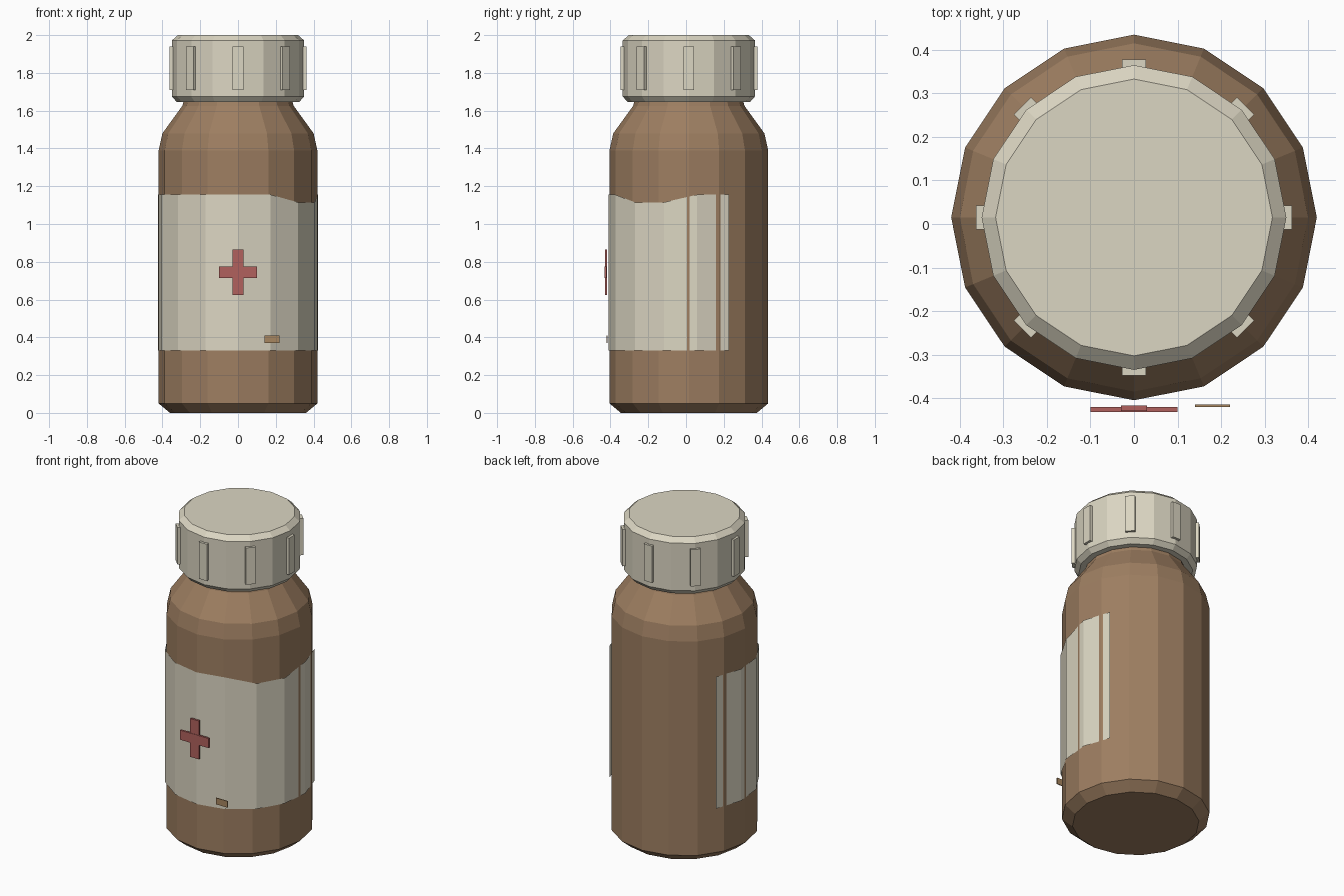
import bpy
import bmesh
from math import sin, cos, tau, radians
from mathutils import Matrix

if "Cube" in bpy.data.objects:
    bpy.data.objects.remove(bpy.data.objects["Cube"], do_unlink=True)

CY = 0.015  # the bottle axis sits slightly behind the origin


def material(name, rgb):
    m = bpy.data.materials.new(name)
    m.use_nodes = True
    m.diffuse_color = (*rgb, 1)
    m.node_tree.nodes["Principled BSDF"].inputs["Base Color"].default_value = (*rgb, 1)
    return m


brown = material("brown glass", (0.34, 0.21, 0.12))
cream = material("cream", (0.71, 0.67, 0.54))
red = material("muted red", (0.44, 0.12, 0.11))
tan = material("tan", (0.39, 0.24, 0.115))


def finish(name, bm, mat, recalc=True):
    if recalc:
        bmesh.ops.recalc_face_normals(bm, faces=bm.faces)
    mesh = bpy.data.meshes.new(name)
    bm.to_mesh(mesh)
    bm.free()
    mesh.materials.append(mat)
    ob = bpy.data.objects.new(name, mesh)
    bpy.context.collection.objects.link(ob)
    return ob


def lathe(name, profile, mat, sides=16):
    """Closed solid of revolution from (radius, height) pairs."""
    bm = bmesh.new()
    rings = [[bm.verts.new((r * cos(tau * i / sides), CY + r * sin(tau * i / sides), z))
              for i in range(sides)] for r, z in profile]
    for low, high in zip(rings, rings[1:]):
        for i in range(sides):
            j = (i + 1) % sides
            bm.faces.new((low[i], low[j], high[j], high[i]))
    bm.faces.new(rings[0][::-1])
    bm.faces.new(rings[-1])
    return finish(name, bm, mat)


def box(name, low, high, mat, turn=None):
    bm = bmesh.new()
    size = [b - a for a, b in zip(low, high)]
    mid = [(a + b) / 2 for a, b in zip(low, high)]
    move = Matrix.Translation(mid) @ Matrix.Diagonal((*size, 1))
    bmesh.ops.create_cube(bm, size=1, matrix=(turn or Matrix()) @ move)
    return finish(name, bm, mat)


# Bottle body with chamfered base, shoulder and neck
lathe("bottle", [(0.36, 0), (0.42, 0.05), (0.42, 1.39), (0.40, 1.48),
                 (0.295, 1.625), (0.285, 1.66)], brown)

# Screw cap and its grip ribs
lathe("cap", [(0.325, 1.647), (0.35, 1.675), (0.35, 1.972), (0.318, 2.0)], cream)
for k in range(8):
    turn = Matrix.Translation((0, CY, 0)) @ Matrix.Rotation(tau * k / 8, 4, "Z")
    box(f"cap_rib_{k + 1}", (0.335, -0.028, 1.71), (0.363, 0.028, 1.94), cream, turn)

# Paper label: a thin sheet around the front, with a worn dip in its top edge
bm = bmesh.new()
columns = []
for k in range(-5, 6):
    a = radians(24 * k - 90)
    x, y = 0.426 * cos(a), CY + 0.426 * sin(a)
    top = 1.115 if k in (2, 3) else 1.155
    columns.append((bm.verts.new((x, y, 0.33)), bm.verts.new((x, y, top))))
for (a, b), (c, d) in zip(columns, columns[1:]):
    bm.faces.new((a, c, d, b))
finish("label", bm, cream, recalc=False)

# Red cross and small printed tag on the label
box("cross_upright", (-0.03, -0.430, 0.625), (0.03, -0.417, 0.865), red)
box("cross_bar", (-0.10, -0.4325, 0.715), (0.10, -0.420, 0.775), red)
box("label_tag", (0.14, -0.420, 0.37), (0.22, -0.415, 0.41), tan)
